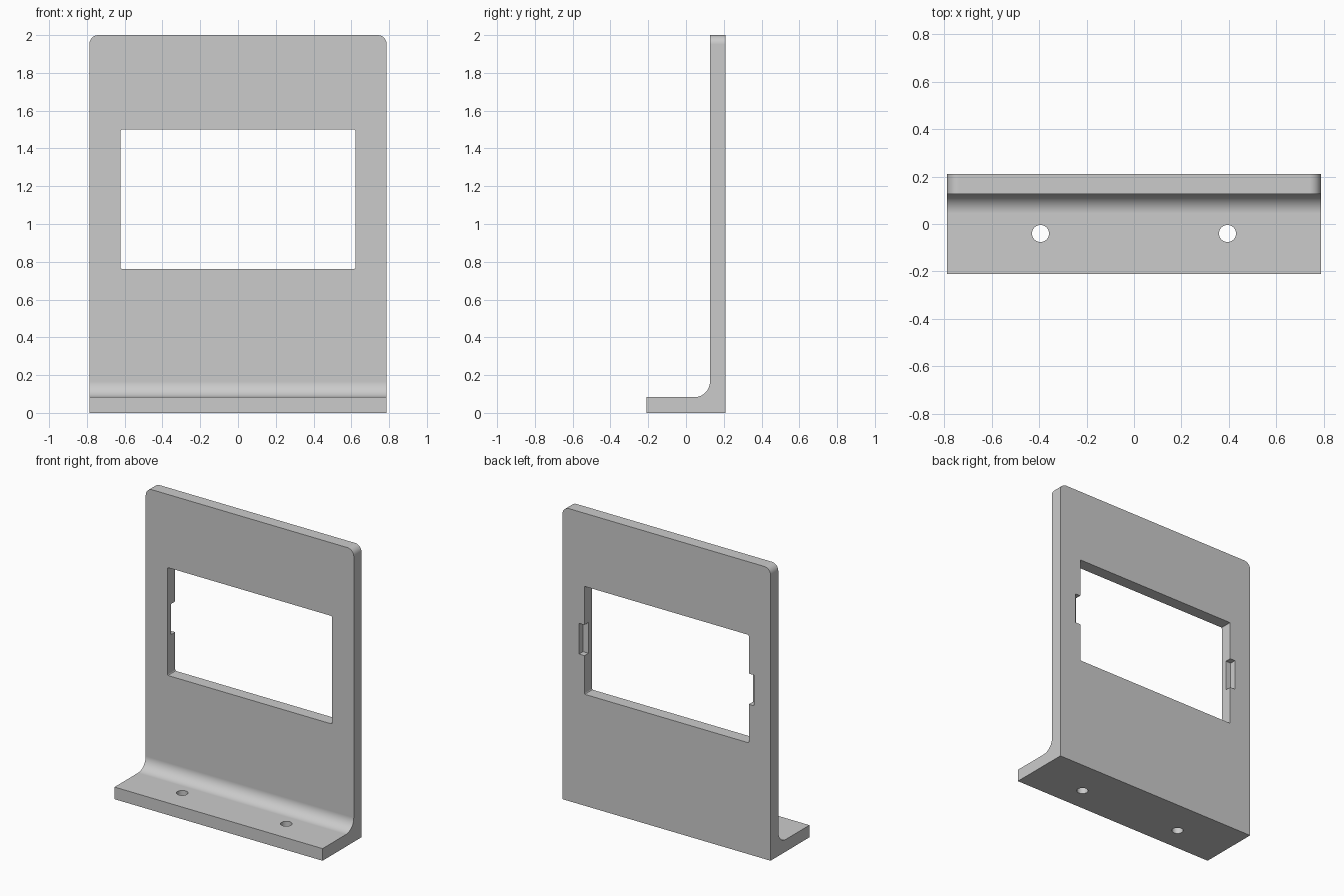
import bpy
import bmesh
from math import radians
from mathutils import Matrix, Vector

cube = bpy.data.objects.get("Cube")
if cube:
    bpy.data.objects.remove(cube, do_unlink=True)

W, D, H = 0.787, 0.21, 2.0       # half width, half depth, height
T = 0.083                        # sheet thickness
FACE = D - T                     # front face of the upright plate
WIN_X, WIN_LOW, WIN_TOP = 0.622, 0.762, 1.5
WIN_MID = (WIN_LOW + WIN_TOP) / 2

grey = bpy.data.materials.new("plain grey")
grey.use_nodes = True
grey.diffuse_color = (0.6, 0.6, 0.6, 1)
grey.node_tree.nodes["Principled BSDF"].inputs["Base Color"].default_value = (0.6, 0.6, 0.6, 1)


def finish(bm, name):
    bmesh.ops.recalc_face_normals(bm, faces=bm.faces)
    mesh = bpy.data.meshes.new(name)
    bm.to_mesh(mesh)
    bm.free()
    mesh.materials.append(grey)
    ob = bpy.data.objects.new(name, mesh)
    bpy.context.collection.objects.link(ob)
    return ob


def round_edges(bm, test, radius, segments):
    edges = [e for e in bm.edges if test(*[v.co for v in e.verts])]
    bmesh.ops.bevel(bm, geom=edges, offset=radius, segments=segments,
                    profile=0.5, affect='EDGES')


def box(bm, low, high):
    low, high = Vector(low), Vector(high)
    m = Matrix.Translation((low + high) / 2) @ Matrix.Diagonal((*(high - low), 1))
    bmesh.ops.create_cube(bm, size=1, matrix=m)


def cut(target, cutter):
    cutter.hide_render = True
    mod = target.modifiers.new("cut", 'BOOLEAN')
    mod.operation, mod.solver, mod.object = 'DIFFERENCE', 'EXACT', cutter
    bpy.ops.object.modifier_apply(modifier=mod.name)
    bpy.data.objects.remove(cutter, do_unlink=True)


# L-shaped bracket: side profile extruded across the width
bm = bmesh.new()
profile = [(-D, 0), (D, 0), (D, H), (FACE, H), (FACE, T), (-D, T)]
face = bm.faces.new([bm.verts.new((-W, y, z)) for y, z in profile])
side = bmesh.ops.extrude_face_region(bm, geom=[face])["geom"]
bmesh.ops.translate(bm, vec=(2 * W, 0, 0),
                    verts=[g for g in side if isinstance(g, bmesh.types.BMVert)])
bmesh.ops.recalc_face_normals(bm, faces=bm.faces)

# Inside bend fillet, then rounded top corners
round_edges(bm, lambda a, b: abs(a.x - b.x) > W and
            all(abs(p.y - FACE) < 1e-4 and abs(p.z - T) < 1e-4 for p in (a, b)), T, 12)
round_edges(bm, lambda a, b: abs(a.x - b.x) < 1e-4 and
            min(a.z, b.z) > H - 1e-4, 0.048, 10)
bracket = finish(bm, "mounting_bracket")
bpy.context.view_layer.objects.active = bracket
bracket.select_set(True)

# Window opening with slightly eased corners
bm = bmesh.new()
box(bm, (-WIN_X, 0, WIN_LOW), (WIN_X, 0.4, WIN_TOP))
round_edges(bm, lambda a, b: abs(a.y - b.y) > 0.1, 0.008, 3)
cut(bracket, finish(bm, "window_cutter"))

# Clip notches in the back half of both window sides
for sx in (-1, 1):
    xs = sorted((sx * (WIN_X - 0.1), sx * (WIN_X + 0.04)))
    bm = bmesh.new()
    box(bm, (xs[0], D - 0.043, WIN_MID - 0.105), (xs[1], 0.4, WIN_MID + 0.105))
    cut(bracket, finish(bm, "notch_cutter"))

# Screw holes through the foot
for sx in (-1, 1):
    bm = bmesh.new()
    bmesh.ops.create_cone(bm, cap_ends=True, segments=32, radius1=0.036, radius2=0.036,
                          depth=0.4, matrix=Matrix.Translation((sx * 0.394, -0.04, T / 2)))
    cut(bracket, finish(bm, "hole_cutter"))

# Smooth bends, crisp edges, flat plates
bpy.ops.object.shade_smooth_by_angle(angle=radians(30))
weighted = bracket.modifiers.new("flat plates", 'WEIGHTED_NORMAL')
weighted.keep_sharp = True
